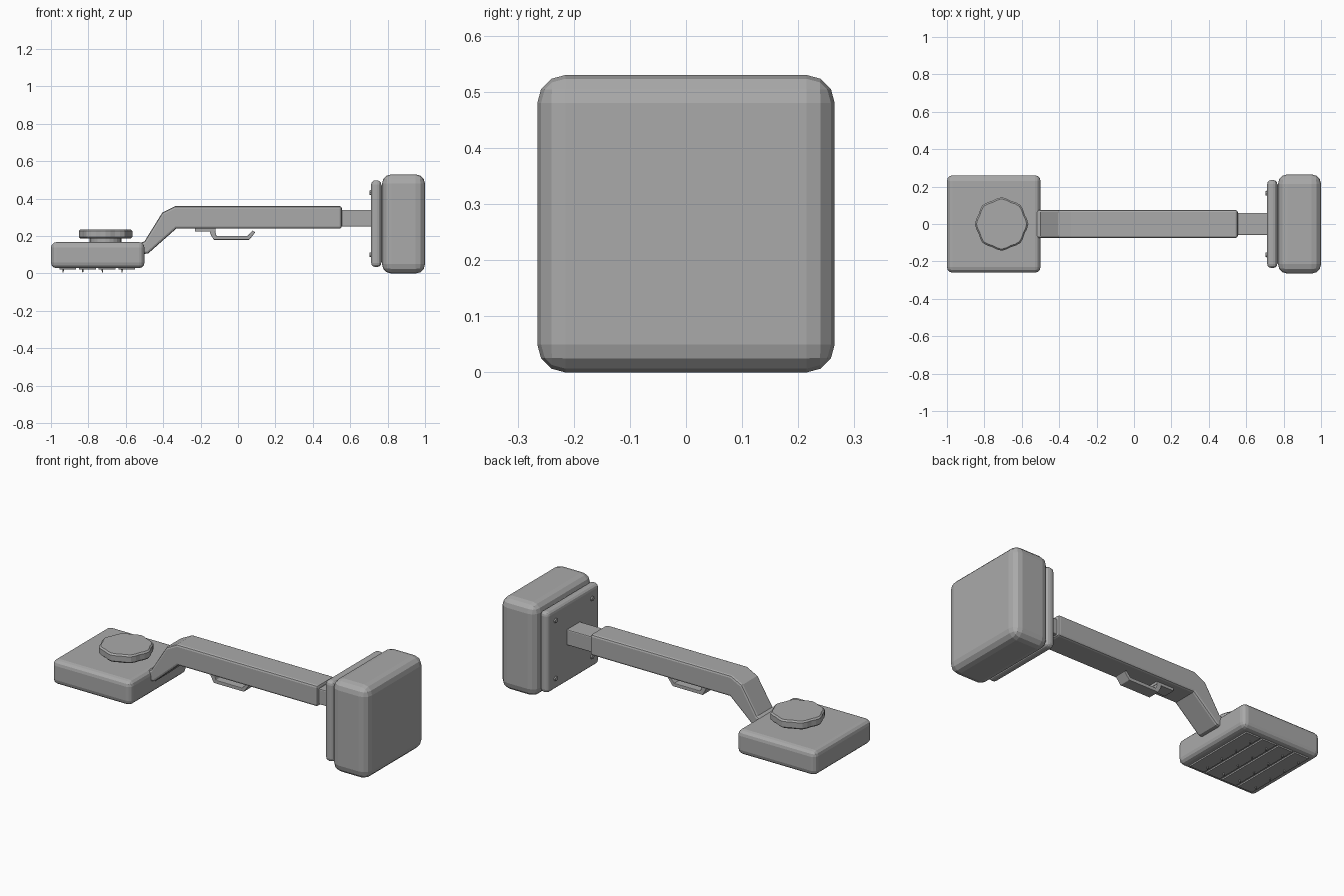
import bpy, bmesh, math
from mathutils import Vector

if "Cube" in bpy.data.objects:
    bpy.data.objects.remove(bpy.data.objects["Cube"], do_unlink=True)

grey = bpy.data.materials.new("plain_grey")
grey.use_nodes = True
colour = (0.4, 0.4, 0.4, 1)
grey.diffuse_color = colour
grey.node_tree.nodes["Principled BSDF"].inputs["Base Color"].default_value = colour


def finish(name, bm, bevel=0, segments=2):
    """Turn a bmesh into a named grey object with an optional rounded edge."""
    bmesh.ops.recalc_face_normals(bm, faces=bm.faces)
    mesh = bpy.data.meshes.new(name)
    bm.to_mesh(mesh)
    bm.free()
    mesh.materials.append(grey)
    obj = bpy.data.objects.new(name, mesh)
    bpy.context.collection.objects.link(obj)
    if bevel:
        mod = obj.modifiers.new("rounded_edges", "BEVEL")
        mod.width = bevel
        mod.segments = segments
        mod.limit_method = "ANGLE"
        mod.angle_limit = math.radians(50)
    return obj


def box(name, xs, ys, zs, bevel=0, segments=2):
    bm = bmesh.new()
    bmesh.ops.create_cube(bm, size=1)
    for v in bm.verts:
        v.co = Vector(((r[0] + r[1]) / 2 + c * (r[1] - r[0]) for r, c in zip((xs, ys, zs), v.co)))
    return finish(name, bm, bevel, segments)


def side_profile(name, points, half_width, bevel=0):
    """Extrude an x-z outline across y."""
    bm = bmesh.new()
    face = bm.faces.new([bm.verts.new((x, -half_width, z)) for x, z in points])
    new = bmesh.ops.extrude_face_region(bm, geom=[face])["geom"]
    bmesh.ops.translate(bm, vec=(0, half_width * 2, 0),
                        verts=[g for g in new if isinstance(g, bmesh.types.BMVert)])
    return finish(name, bm, bevel)


def peg(name, centre, radius, depth, axis, tip=1, sides=8):
    bm = bmesh.new()
    bmesh.ops.create_cone(bm, cap_ends=True, segments=sides, radius1=radius,
                          radius2=radius * tip, depth=depth)
    turn = Vector((0, 0, 1)).rotation_difference(Vector(axis)).to_matrix()
    bmesh.ops.rotate(bm, verts=bm.verts, matrix=turn)
    bmesh.ops.translate(bm, verts=bm.verts, vec=centre)
    return finish(name, bm)


# Knee cushion and its backing plate
box("cushion", (0.77, 1), (-0.265, 0.265), (0, 0.53), 0.05, 3)
box("backing_plate", (0.712, 0.766), (-0.235, 0.235), (0.035, 0.498), 0.022, 3)
box("cushion_spacer", (0.74, 0.8), (-0.21, 0.21), (0.06, 0.47))
for y in (-0.165, 0.165):
    for z in (0.1, 0.432):
        peg("plate_screw", (0.711, y, z), 0.015, 0.014, (-1, 0, 0), 0.8)

# Telescoping handle
box("inner_tube", (0.5, 0.73), (-0.06, 0.06), (0.25, 0.34), 0.006)
side_profile("cranked_arm", [
    (0.555, 0.24), (0.555, 0.36), (-0.336, 0.36), (-0.405, 0.325),
    (-0.5, 0.172), (-0.54, 0.155), (-0.54, 0.1), (-0.48, 0.107), (-0.33, 0.24)], 0.075, 0.012)

# Trigger under the arm
side_profile("trigger_mount", [
    (-0.23, 0.225), (-0.23, 0.245), (-0.12, 0.245), (-0.12, 0.225)], 0.035)
side_profile("trigger", [
    (-0.15, 0.235), (-0.15, 0.216), (-0.13, 0.18), (0.06, 0.18), (0.092, 0.22),
    (0.078, 0.23), (0.05, 0.2), (-0.115, 0.2), (-0.125, 0.235)], 0.035, 0.003)

# Gripping head
box("head", (-1, -0.5), (-0.26, 0.26), (0.028, 0.168), 0.03, 3)

# Toothed strips below the head
for x in (-0.91, -0.805, -0.7, -0.595):
    box("tooth_strip", (x - 0.045, x + 0.045), (-0.22, 0.22), (0.02, 0.032))
    for y in (-0.165, -0.055, 0.055, 0.165):
        peg("tooth", (x - 0.025, y, 0.016), 0.005, 0.02, (0, 0, -1), 0.5, 6)

# Adjusting knob with eight soft lobes
peg("knob_stem", (-0.708, 0, 0.177), 0.085, 0.04, (0, 0, 1), 1, 24)
bm = bmesh.new()
rings = []
for z, scale in ((0.187, 0.94), (0.195, 1), (0.227, 1), (0.235, 0.94)):
    ring = []
    for i in range(32):
        a = math.tau * i / 32
        r = scale * (0.138 + 0.005 * math.cos(8 * a))
        ring.append(bm.verts.new((-0.708 + r * math.cos(a), r * math.sin(a), z)))
    rings.append(ring)
for low, high in zip(rings, rings[1:]):
    for i in range(32):
        j = (i + 1) % 32
        bm.faces.new((low[i], low[j], high[j], high[i]))
bm.faces.new(rings[0])
bm.faces.new(rings[-1])
finish("adjusting_knob", bm)
